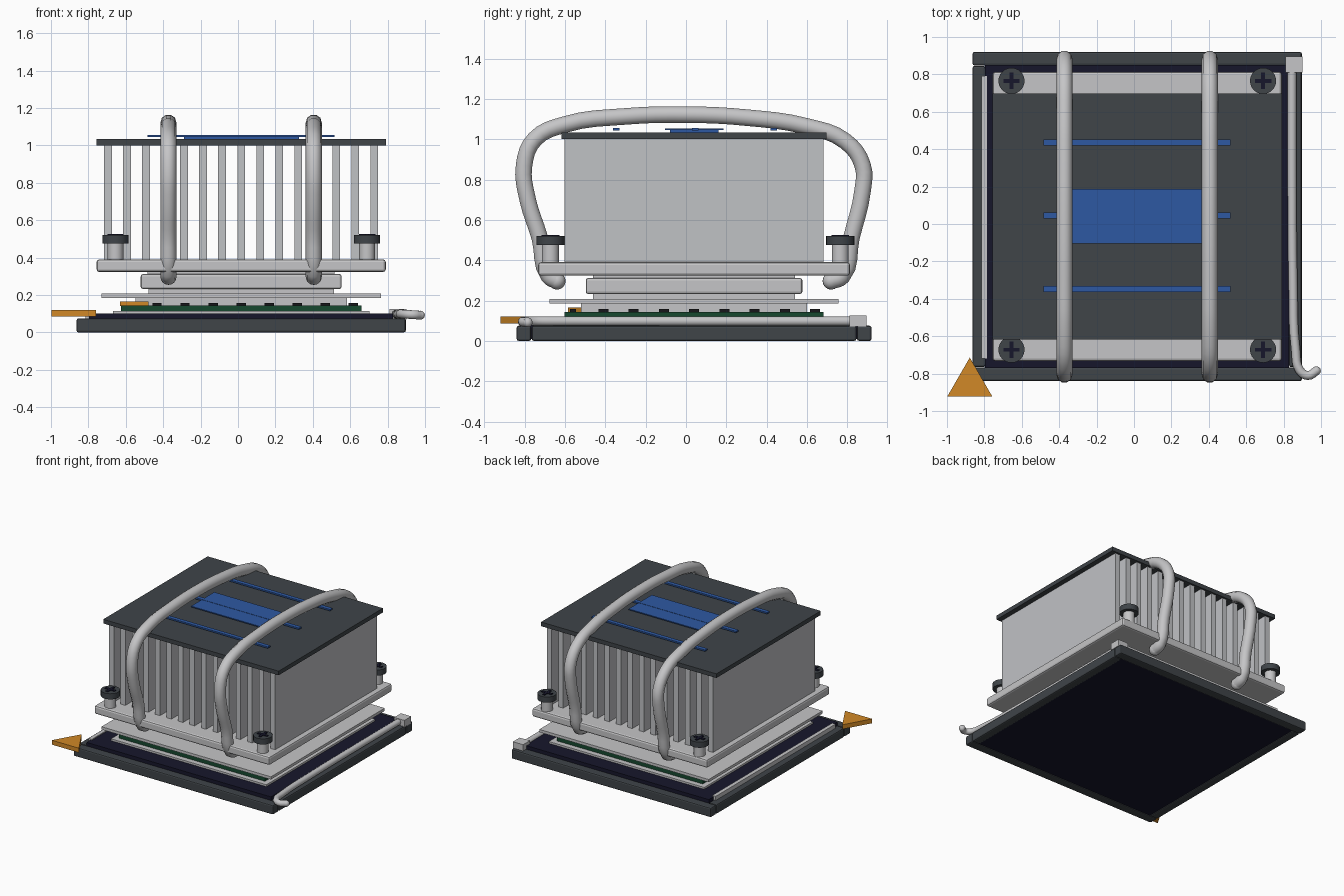
import bpy
import bmesh
from math import pi

cube = bpy.data.objects.get("Cube")
if cube:
    bpy.data.objects.remove(cube)


def material(name, r, g, b, rough=0.6):
    m = bpy.data.materials.new(name)
    m.use_nodes = True
    m.diffuse_color = (r, g, b, 1)
    node = m.node_tree.nodes["Principled BSDF"]
    node.inputs["Base Color"].default_value = (r, g, b, 1)
    node.inputs["Roughness"].default_value = rough
    return m


METAL = material("light metal", 0.56, 0.56, 0.57)
FIN = material("fin aluminium", 0.53, 0.54, 0.56)
DARK = material("dark grey", 0.05, 0.058, 0.066)
NAVY = material("socket navy", 0.008, 0.008, 0.024)
BLACK = material("chip black", 0.008, 0.008, 0.01)
BLUE = material("accent blue", 0.027, 0.098, 0.36)
GOLD = material("gold", 0.64, 0.25, 0.02)
GREEN = material("board green", 0.008, 0.065, 0.028)

CX, CY = 0.017, 0.04  # shared centre of the stacked parts


def box(name, x, y, z, mat, bevel=0):
    """Box from (low, high) ranges on each axis."""
    bm = bmesh.new()
    bmesh.ops.create_cube(bm, size=1)
    for v in bm.verts:
        v.co = [(lo + hi) / 2 + c * (hi - lo) for c, (lo, hi) in zip(v.co, (x, y, z))]
    mesh = bpy.data.meshes.new(name)
    bm.to_mesh(mesh)
    bm.free()
    obj = bpy.data.objects.new(name, mesh)
    bpy.context.collection.objects.link(obj)
    mesh.materials.append(mat)
    if bevel:
        mod = obj.modifiers.new("Bevel", "BEVEL")
        mod.width, mod.segments = bevel, 2
    return obj


def slab(name, half_x, half_y, z, mat, bevel=0):
    """Box centred on the stack."""
    return box(name, (CX - half_x, CX + half_x), (CY - half_y, CY + half_y), z, mat, bevel)


def cylinder(name, x, y, z, radius, mat, sides=24, turn=0):
    bpy.ops.mesh.primitive_cylinder_add(vertices=sides, radius=radius, depth=z[1] - z[0],
                                        location=(x, y, sum(z) / 2), rotation=(0, 0, turn))
    obj = bpy.context.object
    obj.name = name
    obj.data.materials.append(mat)
    if sides > 3:
        bpy.ops.object.shade_smooth_by_angle()
    return obj


def tube(name, points, radius, mat):
    """Round rod along a smooth path with rounded ends."""
    curve = bpy.data.curves.new(name, "CURVE")
    curve.dimensions = "3D"
    curve.bevel_depth, curve.bevel_resolution = radius, 3
    curve.use_fill_caps = True
    spline = curve.splines.new("BEZIER")
    spline.resolution_u = 4
    spline.bezier_points.add(len(points) - 1)
    for bp, p in zip(spline.bezier_points, points):
        bp.co = p
        bp.handle_left_type = bp.handle_right_type = "AUTO"
    curve.materials.append(mat)
    obj = bpy.data.objects.new(name, curve)
    bpy.context.collection.objects.link(obj)
    for i, end in enumerate((points[0], points[-1])):
        bpy.ops.mesh.primitive_uv_sphere_add(segments=16, ring_count=8, radius=radius, location=end)
        tip = bpy.context.object
        tip.name = f"{name}_tip_{i + 1}"
        tip.data.materials.append(mat)
        bpy.ops.object.shade_smooth()


# Socket frame and its inner bed
R = 0.88
for name, s in (("front", -1), ("back", 1)):
    y = sorted((CY + s * R, CY + s * (R - 0.072)))
    box(f"frame_{name}", (CX - R, CX + R), y, (0, 0.075), DARK, 0.01)
for name, s in (("right", -1), ("left", 1)):
    x = sorted((CX + s * R, CX + s * (R - 0.068)))
    box(f"frame_{name}", x, (CY - R + 0.075, CY + R - 0.075), (0, 0.075), DARK, 0.01)
slab("socket_bed", 0.813, 0.81, (0.008, 0.1), NAVY)

# Side rail, lever and hinge block
box("side_rail", (-0.815, -0.785), (-0.72, 0.79), (0.07, 0.108), METAL)
tube("lever", [(0.845, 0.82, 0.098), (0.845, 0.3, 0.098), (0.85, -0.3, 0.098),
               (0.865, -0.68, 0.098), (0.885, -0.78, 0.098), (0.93, -0.81, 0.095),
               (0.975, -0.785, 0.092)], 0.024, METAL)
box("hinge_block", (0.81, 0.9), (0.81, 0.895), (0.07, 0.125), METAL)

# Processor package
slab("package_rim", 0.685, 0.685, (0.1, 0.115), METAL)
slab("circuit_board", 0.643, 0.643, (0.115, 0.143), GREEN)
slab("heat_spreader", 0.565, 0.56, (0.143, 0.19), METAL)
slab("spreader_flange", 0.747, 0.717, (0.185, 0.207), METAL)
slab("contact_step", 0.495, 0.5, (0.207, 0.235), METAL)
slab("contact_block", 0.537, 0.537, (0.232, 0.312), METAL, 0.012)
slab("contact_neck", 0.5, 0.5, (0.31, 0.33), METAL)

# Small chips along the four board edges
for i in range(8):
    t = -0.45 + i * 0.15
    for s in (-1, 1):
        for x, y, hx, hy in ((CX + t, CY + s * 0.6, 0.025, 0.015),
                             (CX + s * 0.605, CY + t, 0.015, 0.025)):
            box("edge_chip", (x - hx, x + hx), (y - hy, y + hy), (0.14, 0.157), BLACK)

# Corner markers
cylinder("corner_marker_large", -0.878, -0.852, (0.086, 0.121), 0.138, GOLD, 3, pi / 2)
cylinder("corner_marker_small", -0.555, -0.54, (0.142, 0.165), 0.088, GOLD, 3, pi / 2)
for obj in bpy.data.objects:
    # Point each marker to the back
    if obj.name.startswith("corner_marker"):
        obj.rotation_euler.z = 0

# Heat sink
slab("sink_base", 0.773, 0.773, (0.323, 0.39), METAL, 0.014)
for i in range(15):
    x = CX + (i - 7) * 0.1016
    box("fin", (x - 0.021, x + 0.021), (-0.602, 0.682), (0.385, 1.003), FIN)
slab("top_plate", 0.773, 0.657, (1.0, 1.033), DARK)

# Blue accents on the top
box("accent_panel", (-0.34, 0.375), (-0.105, 0.187), (1.046, 1.054), BLUE)
box("accent_backing", (-0.29, 0.325), (-0.08, 0.16), (1.033, 1.047), BLUE)
for y in (-0.347, 0.045, 0.435):
    box("accent_stripe", (-0.483, 0.517), (y - 0.016, y + 0.016), (1.044, 1.056), BLUE)

# Heat pipes
path = [(-0.64, 0.297), (-0.68, 0.32), (-0.725, 0.51), (-0.785, 0.7), (-0.803, 0.87),
        (-0.75, 1.0), (-0.6, 1.073), (-0.3, 1.113), (0, 1.122), (0.3, 1.107), (0.6, 1.063),
        (0.79, 0.99), (0.876, 0.87), (0.875, 0.74), (0.82, 0.51), (0.775, 0.32), (0.72, 0.297)]
for name, x in (("right", -0.372), ("left", 0.405)):
    tube(f"heat_pipe_{name}", [(x, y, z) for y, z in path], 0.043, METAL)

# Mounting screws with cross slots
for x in (-0.655, 0.69):
    for y in (-0.672, 0.765):
        cylinder("screw_shaft", x, y, (0.385, 0.48), 0.042, METAL)
        cylinder("screw_head", x, y, (0.475, 0.52), 0.07, DARK)
        for hx, hy in ((0.044, 0.01), (0.01, 0.044)):
            box("screw_slot", (x - hx, x + hx), (y - hy, y + hy), (0.518, 0.526), NAVY)
